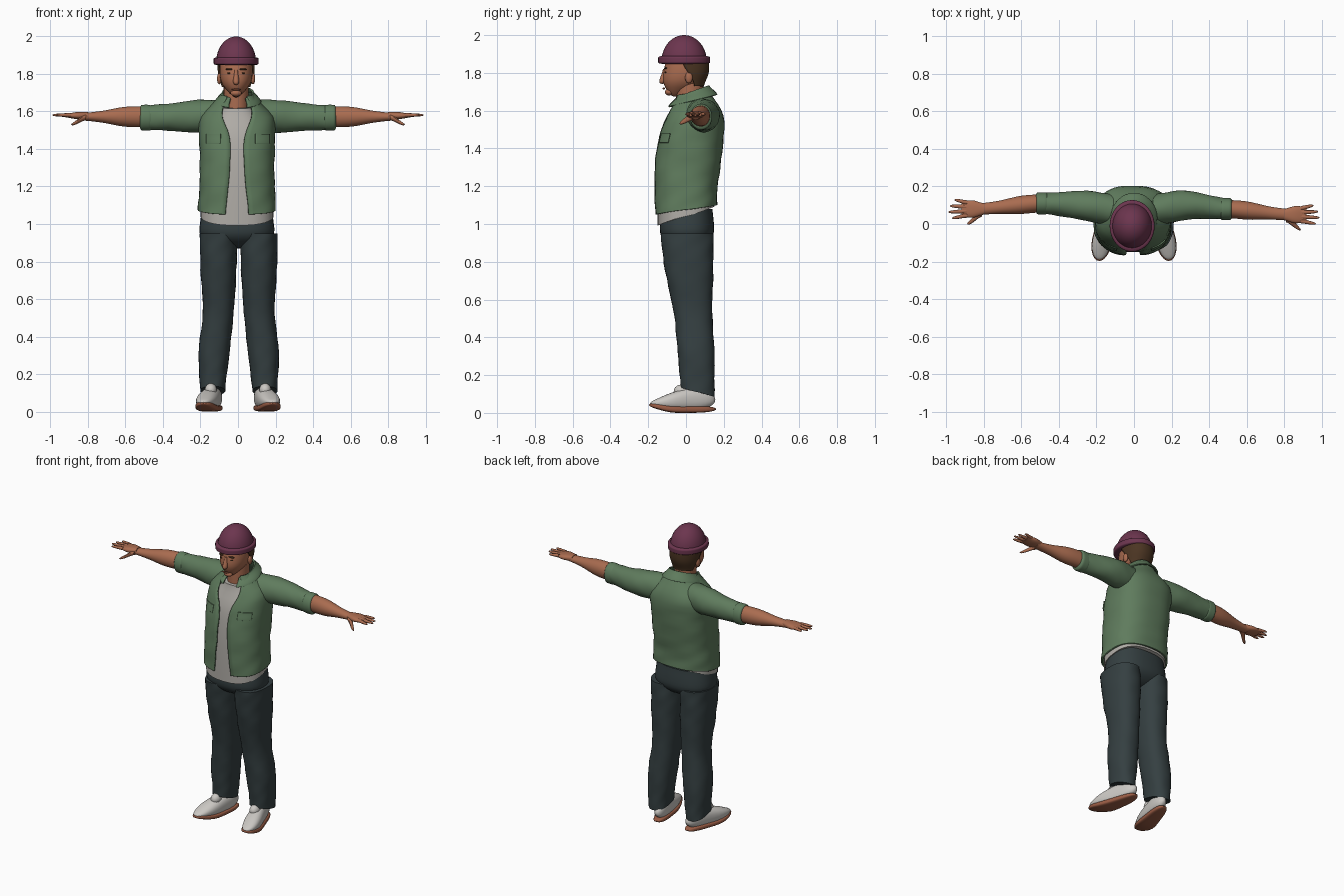
import bpy, bmesh, math
from math import sin, cos, pi, radians, sqrt

cube = bpy.data.objects.get("Cube")
if cube:
    bpy.data.objects.remove(cube, do_unlink=True)


def material(name, red, green, blue):
    mat = bpy.data.materials.new(name)
    mat.use_nodes = True
    mat.diffuse_color = (red, green, blue, 1)
    shader = mat.node_tree.nodes["Principled BSDF"]
    shader.inputs["Base Color"].default_value = (red, green, blue, 1)
    shader.inputs["Roughness"].default_value = 0.8
    return mat


PLUM = material("plum_knit", 0.15, 0.036, 0.077)
GREEN = material("green_cloth", 0.115, 0.2, 0.11)
NAVY = material("dark_denim", 0.035, 0.05, 0.053)
SKIN = material("skin", 0.4, 0.15, 0.08)
HAIR = material("brown_hair", 0.07, 0.035, 0.016)
GREY = material("grey_cotton", 0.43, 0.41, 0.38)
WHITE = material("white_leather", 0.6, 0.58, 0.55)
RUST = material("rust_rubber", 0.33, 0.11, 0.06)


def finish(bm, name, mat, thick=0):
    bmesh.ops.recalc_face_normals(bm, faces=bm.faces[:])
    mesh = bpy.data.meshes.new(name)
    bm.to_mesh(mesh)
    bm.free()
    obj = bpy.data.objects.new(name, mesh)
    bpy.context.collection.objects.link(obj)
    mesh.materials.append(mat)
    if thick:
        solid = obj.modifiers.new("Thickness", "SOLIDIFY")
        solid.thickness = thick
        solid.offset = 0
    bpy.ops.object.select_all(action="DESELECT")
    obj.select_set(True)
    bpy.context.view_layer.objects.active = obj
    bpy.ops.object.shade_smooth_by_angle(angle=radians(42))


def along(profile, u):
    """A constant, or a smooth curve through evenly spaced values, at u."""
    if not isinstance(profile, list):
        return profile
    last = len(profile) - 1
    i = min(int(u * last), last - 1)
    f = u * last - i
    a, b, c, d = (profile[min(max(i + k, 0), last)] for k in (-1, 0, 1, 2))
    return b + f / 2 * (c - a + f * (2 * a - 5 * b + 4 * c - d + f * (3 * (b - c) + d - a)))


def loft(name, mat, ends, across=0, over=0, wide=0.1, deep=0.1, tilt=0, gap=0, axis="z",
         square=2, blunt=(0, 0), fold=0, sector=None, thick=0, steps=16, segments=32):
    """Sweep a rounded section along an axis; a gap or sector (degrees) leaves it open."""
    is_open = bool(gap or sector)
    bm = bmesh.new()
    rows = []
    for k in range(steps + 1):
        u = (1 - cos(pi * k / steps)) / 2
        t = ends[0] + (ends[1] - ends[0]) * u
        # rounded ends
        scale = 1
        for power, toward in zip(blunt, (1 - u, u)):
            if power:
                scale *= sqrt(max(1 - toward ** power, 0.001))
        notch = along(gap, u)
        start, stop = sector or (notch, 360 - notch)
        row = []
        for i in range(segments + is_open):
            a = radians(start + (stop - start) * i / segments)
            s, c = sin(a), cos(a)
            size = scale * (1 + fold * (sin(3 * a + 34 * t) + sin(5 * a - 55 * t)))
            p = along(across, u) + along(wide, u) * size * math.copysign(abs(s) ** (2 / square), s)
            q = along(over, u) - along(deep, u) * size * math.copysign(abs(c) ** (2 / square), c)
            h = t - along(tilt, u) * c
            row.append(bm.verts.new({"z": (p, q, h), "x": (h, p, q), "y": (p, h, q)}[axis]))
        rows.append(row)
    for low, high in zip(rows, rows[1:]):
        for i in range(segments):
            j = (i + 1) % len(low)
            bm.faces.new((low[i], low[j], high[j], high[i]))
    if not is_open:
        bm.faces.new(rows[0])
        bm.faces.new(rows[-1])
    finish(bm, name, mat, thick)


def blob(name, mat, place, size):
    bm = bmesh.new()
    bmesh.ops.create_uvsphere(bm, u_segments=16, v_segments=10, radius=1)
    bmesh.ops.scale(bm, vec=size, verts=bm.verts)
    bmesh.ops.translate(bm, vec=place, verts=bm.verts)
    finish(bm, name, mat)


# Knitted hat: dome and turned-up band
MID = -0.01
loft("hat_dome", PLUM, (1.86, 2), across=MID, over=MID, wide=0.107, deep=0.12, blunt=(0, 2))
loft("hat_band", PLUM, (1.845, 1.892), across=MID, over=MID, wide=0.12, deep=0.138, blunt=(20, 20))

# Head, neck and hair
loft("head", SKIN, (1.675, 1.9), across=MID, over=[-0.06, -0.015, 0, 0],
     wide=[0.04, 0.08, 0.088, 0.08], deep=[0.05, 0.11, 0.115, 0.1], square=2.2, blunt=(6, 0))
loft("neck", SKIN, (1.56, 1.76), across=MID, over=0.02, wide=0.066, deep=0.072)
loft("hair", HAIR, (1.73, 1.87), across=MID, wide=[0.08, 0.092, 0.093], deep=[0.09, 0.115, 0.118],
     gap=[118, 95, 80], square=2.2, thick=0.01)

# Facial features
loft("nose", SKIN, (1.742, 1.82), across=MID, over=[-0.126, -0.112], wide=[0.019, 0.009],
     deep=[0.021, 0.01], blunt=(8, 0), segments=16)
blob("mouth", RUST, (MID, -0.118, 1.717), (0.026, 0.006, 0.005))
blob("chin", SKIN, (MID, -0.09, 1.698), (0.03, 0.022, 0.018))
for side, s in (("right", -1), ("left", 1)):
    blob(side + "_eye", HAIR, (MID + s * 0.034, -0.107, 1.804), (0.013, 0.006, 0.005))
    blob(side + "_eyebrow", HAIR, (MID + s * 0.036, -0.108, 1.825), (0.022, 0.008, 0.005))
    blob(side + "_ear", SKIN, (MID + s * 0.09, 0.015, 1.775), (0.012, 0.02, 0.03))

# Shirt under the open jacket
loft("shirt", GREY, (1.042, 1.625), across=-0.005, over=[0, 0, 0.01, 0.03, 0.02],
     wide=[0.195, 0.188, 0.18, 0.18, 0.09], deep=[0.15, 0.148, 0.15, 0.15, 0.09],
     tilt=[0.05, 0, 0, 0.01], square=2.5)

# Jacket: body open down the front, folded collar, chest pocket flaps
loft("jacket_body", GREEN, (1.075, 1.69), across=-0.005, over=[0, 0, 0.01, 0.025, 0.045, 0.035],
     wide=[0.203, 0.196, 0.194, 0.197, 0.19, 0.086], deep=[0.16, 0.163, 0.17, 0.167, 0.15, 0.09],
     tilt=[0.025, 0, 0, 0.01], gap=[13, 8, 9, 34], square=2.5, fold=0.008, thick=0.01,
     steps=24, segments=44)
loft("jacket_collar", GREEN, (1.7, 1.65), over=0.03, wide=[0.08, 0.12], deep=[0.088, 0.132],
     tilt=0.033, gap=[30, 24], thick=0.01)
for side, sector in (("left", (22, 52)), ("right", (308, 338))):
    loft(side + "_pocket_flap", GREEN, (1.43, 1.48), over=[0.024, 0.03], wide=0.202,
         deep=[0.174, 0.169], square=2.5, sector=sector, thick=0.008, segments=10)

# Arms: the left one swings a little further forward
for side, s in (("right", -1), ("left", 1)):
    elbow = 0.11 if s < 0 else 0.08
    wrist = elbow - 0.03

    def arm(name, mat, start, end, **shape):
        loft(side + "_" + name, mat, (s * start, s * end), axis="x", **shape)

    arm("sleeve", GREEN, 0.08, 0.5, across=[0.075, 0.1, elbow], over=[1.577, 1.567],
        wide=[0.08, 0.083, 0.068, 0.055], deep=[0.085, 0.087, 0.073, 0.065], fold=0.015)
    arm("cuff", GREEN, 0.455, 0.527, across=elbow, over=1.567, wide=0.059, deep=0.069, blunt=(16, 16))
    arm("forearm", SKIN, 0.5, 0.83, across=[elbow, wrist], over=1.572,
        wide=[0.048, 0.048, 0.035, 0.03], deep=[0.056, 0.052, 0.032, 0.02])
    arm("palm", SKIN, 0.8, 0.92, across=wrist, over=1.578, wide=[0.03, 0.046, 0.04],
        deep=[0.02, 0.019, 0.009], square=2.4)
    fingers = ("index_finger", "middle_finger", "ring_finger", "little_finger")
    for i, (name, tip) in enumerate(zip(fingers, (0.97, 0.99, 0.983, 0.957))):
        spread = 0.023 * (i - 1.5)
        arm(name, SKIN, 0.89, tip, across=[wrist + spread, wrist + spread * 1.4], over=1.581,
            wide=[0.012, 0.008], deep=[0.011, 0.007], blunt=(0, 8), segments=12, steps=8)
    arm("thumb", SKIN, 0.81, 0.89, across=[wrist - 0.018, wrist - 0.08], over=[1.57, 1.53],
        wide=[0.022, 0.011], deep=[0.016, 0.009], blunt=(0, 6), segments=12, steps=8)

# Trousers and shoes, toes turned outward
loft("trouser_hips", NAVY, (0.87, 1.08), across=-0.006, over=0.005, wide=[0.18, 0.203, 0.196, 0.186],
     deep=[0.12, 0.144, 0.142, 0.135], square=2.4, blunt=(6, 0))
for side, s in (("right", -1), ("left", 1)):
    shift = 0.008 if s > 0 else 0
    leg = [s * x + shift for x in (0.135, 0.127, 0.105, 0.104, 0.104)]
    loft(side + "_trouser_leg", NAVY, (0.11, 0.95), across=leg, over=[0.06, 0.053, 0.037, 0.018, 0.005],
         wide=[0.067, 0.083, 0.082, 0.095, 0.1], deep=[0.09, 0.098, 0.102, 0.126, 0.14],
         tilt=[-0.025, 0, 0], square=2.3, fold=0.012, steps=28)
    foot = [s * 0.115, s * 0.185]
    loft(side + "_shoe_upper", WHITE, (0.155, -0.19), axis="y", across=foot, over=[0.07, 0.072, 0.06, 0.05],
         wide=[0.042, 0.048, 0.056, 0.05], deep=[0.05, 0.063, 0.048, 0.022], square=2.3, blunt=(8, 8))
    loft(side + "_shoe_sole", RUST, (0.16, -0.197), axis="y", across=foot, over=[0.02, 0.018, 0.02, 0.042],
         wide=[0.044, 0.05, 0.06, 0.052], deep=0.018, square=3.5, blunt=(8, 8))
    blob(side + "_shoe_tongue", WHITE, (s * 0.145, -0.025, 0.115), (0.032, 0.04, 0.035))
